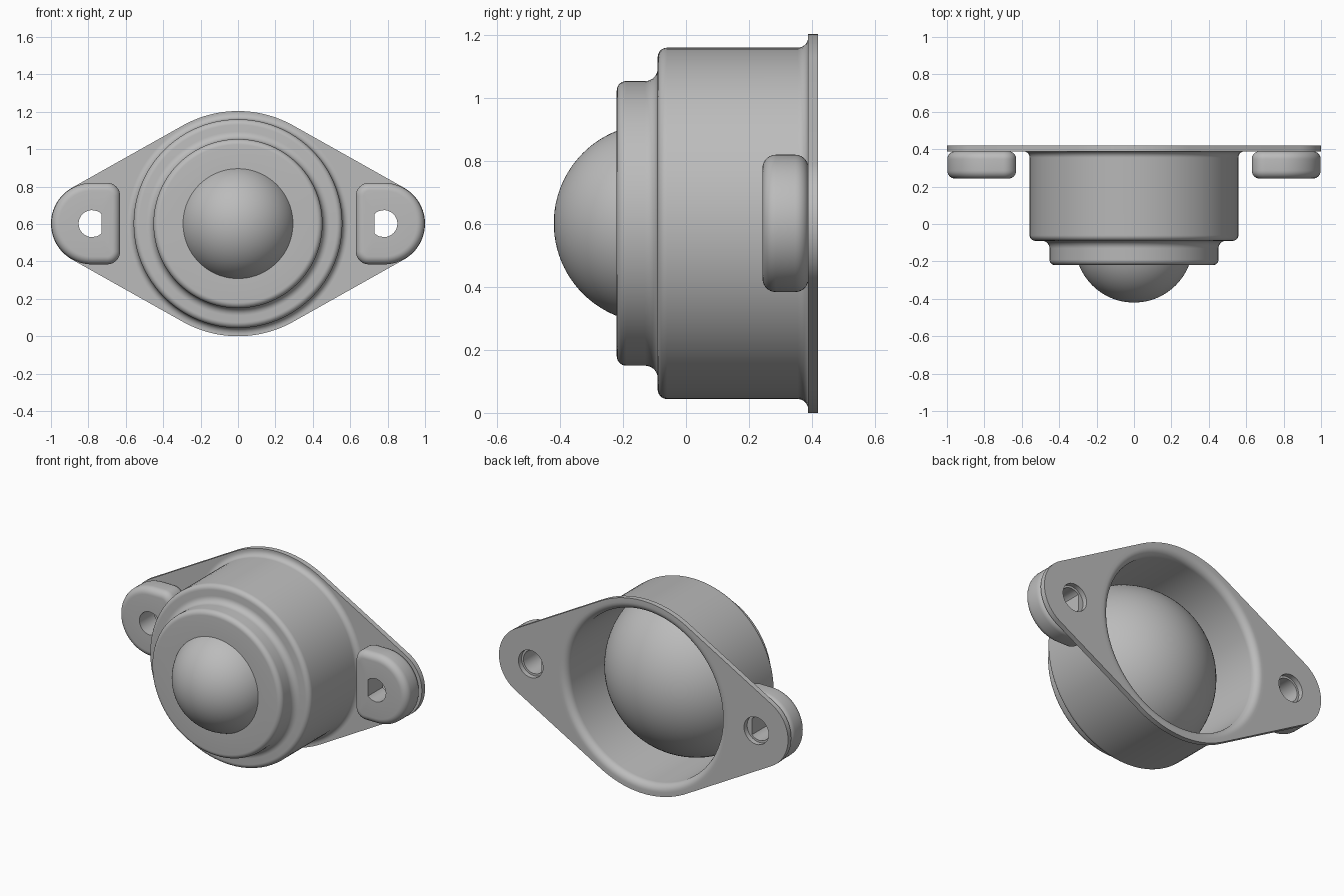
import bpy, bmesh
from math import cos, sin, pi, acos
from mathutils import Vector, Matrix

if "Cube" in bpy.data.objects:
    bpy.data.objects.remove(bpy.data.objects["Cube"])

CZ = 0.602        # height of the main axis
BALL_Y = -0.104   # ball centre along the axis
HOLE_X = 0.78     # mounting hole offset
SEG = 96

steel = bpy.data.materials.new("grey steel")
steel.use_nodes = True
steel.diffuse_color = (0.5, 0.5, 0.5, 1)
steel.node_tree.nodes["Principled BSDF"].inputs["Base Color"].default_value = (0.5, 0.5, 0.5, 1)


def finish(obj):
    """Give the part its material and smooth shading with sharp edges."""
    obj.data.materials.clear()
    obj.data.materials.append(steel)
    bpy.ops.object.select_all(action='DESELECT')
    obj.select_set(True)
    bpy.context.view_layer.objects.active = obj
    bpy.ops.object.shade_smooth_by_angle(angle=0.6)


def arc(cx, cy, r, a0, a1, n):
    return [(cx + r * cos(a0 + (a1 - a0) * i / n), cy + r * sin(a0 + (a1 - a0) * i / n))
            for i in range(n + 1)]


def loft(name, rings, closed):
    """Skin a row of equally long vertex rings."""
    bm = bmesh.new()
    rows = [[bm.verts.new(p) for p in ring] for ring in rings]
    n = len(rows[0])
    for k in range(len(rows) if closed else len(rows) - 1):
        a, b = rows[k], rows[(k + 1) % len(rows)]
        for i in range(n):
            j = (i + 1) % n
            bm.faces.new((a[i], a[j], b[j], b[i]))
    bmesh.ops.remove_doubles(bm, verts=bm.verts, dist=1e-5)
    bmesh.ops.recalc_face_normals(bm, faces=bm.faces)
    mesh = bpy.data.meshes.new(name)
    bm.to_mesh(mesh)
    bm.free()
    obj = bpy.data.objects.new(name, mesh)
    bpy.context.collection.objects.link(obj)
    finish(obj)
    return obj


def lathe(name, profile, closed):
    """Turn a (y, radius) profile around the main axis."""
    rings = [[(r * cos(2 * pi * i / SEG), y, CZ + r * sin(2 * pi * i / SEG))
              for i in range(SEG)] for y, r in profile]
    return loft(name, rings, closed)


def rounded(points, n=7):
    """Round the corners of a closed (y, radius, fillet) path."""
    out = []
    for i, (y, r, f) in enumerate(points):
        p = Vector((y, r))
        if f == 0:
            out.append((y, r))
            continue
        u = (Vector(points[i - 1][:2]) - p).normalized() * f
        v = (Vector(points[(i + 1) % len(points)][:2]) - p).normalized() * f
        for k in range(n + 1):
            t = pi / 2 * k / n
            out.append(tuple(p + u * (1 - sin(t)) + v * (1 - cos(t))))
    return out


# Stepped sheet housing, flared into the plate
lathe("housing", rounded([
    (-0.22, 0.29, 0), (-0.22, 0.452, 0.03), (-0.09, 0.452, 0.04),
    (-0.09, 0.558, 0.03), (0.388, 0.558, 0.033), (0.388, 0.592, 0),
    (0.42, 0.592, 0), (0.42, 0.53, 0.045), (-0.06, 0.53, 0.02),
    (-0.06, 0.42, 0), (-0.19, 0.42, 0), (-0.19, 0.3, 0)]), True)

# Rolling ball
R = 0.316
lathe("ball", [(BALL_Y - R * cos(pi * i / 48), R * sin(pi * i / 48)) for i in range(49)], False)

# Domed cup behind the ball
cup = []
for radius, order in ((0.523, range(25)), (0.49, range(24, -1, -1))):
    for i in order:
        a = 1.46 * i / 24
        cup.append((BALL_Y + radius * cos(a), radius * sin(a)))
lathe("ball_cup", cup, False)

# Lozenge mounting plate with three holes
phi = acos((CZ - 0.22) / HOLE_X)
outline = (arc(HOLE_X, 0, 0.22, -phi, phi, 24) + arc(0, 0, CZ, phi, pi - phi, 24)
           + arc(-HOLE_X, 0, 0.22, pi - phi, pi + phi, 24)
           + arc(0, 0, CZ, pi + phi, 2 * pi - phi, 24))
loops = [outline, arc(0, 0, 0.592, 0, 2 * pi, SEG)[:-1]]
loops += [arc(s * HOLE_X, 0, 0.085, 0, 2 * pi, 32)[:-1] for s in (-1, 1)]
curve = bpy.data.curves.new("mounting_plate", 'CURVE')
curve.dimensions = '2D'
curve.fill_mode = 'BOTH'
curve.extrude = 0.016
for pts in loops:
    spline = curve.splines.new('POLY')
    spline.points.add(len(pts) - 1)
    for point, (x, y) in zip(spline.points, pts):
        point.co = (x, y, 0, 1)
    spline.use_cyclic_u = True
plate = bpy.data.objects.new("mounting_plate", curve)
bpy.context.collection.objects.link(plate)
plate.matrix_world = Matrix.Translation((0, 0.404, CZ)) @ Matrix.Rotation(pi / 2, 4, 'X')
bpy.ops.object.select_all(action='DESELECT')
plate.select_set(True)
bpy.context.view_layer.objects.active = plate
bpy.ops.object.convert(target='MESH')
finish(bpy.context.view_layer.objects.active)


# D-shaped bosses with rounded edges around the mounting holes
def boss_outline(t):
    """D shape about the hole centre, inset by t."""
    r, f = 0.218, 0.07
    return (arc(0, 0, r - t, -pi / 2, pi / 2, 32)
            + arc(f - 0.15, r - f, f - t, pi / 2, pi, 8)
            + arc(f - 0.15, f - r, f - t, pi, 1.5 * pi, 8))


def boss(name, side):
    front, back, bevel, hole = 0.243, 0.389, 0.042, 0.072
    base = boss_outline(0)
    bore = [tuple(Vector(p).normalized() * hole) for p in base]
    rows = [(bore, back)]
    steps = [pi / 2 * i / 7 for i in range(8)]
    rows += [(boss_outline(bevel * (1 - sin(a))), back - bevel * (1 - cos(a))) for a in steps]
    rows += [(boss_outline(bevel * (1 - cos(a))), front + bevel * (1 - sin(a))) for a in steps]
    rows += [(bore, front)]
    loft(name, [[(side * (HOLE_X + x), y, CZ + z) for x, z in ring] for ring, y in rows], True)


boss("left_boss", 1)
boss("right_boss", -1)
